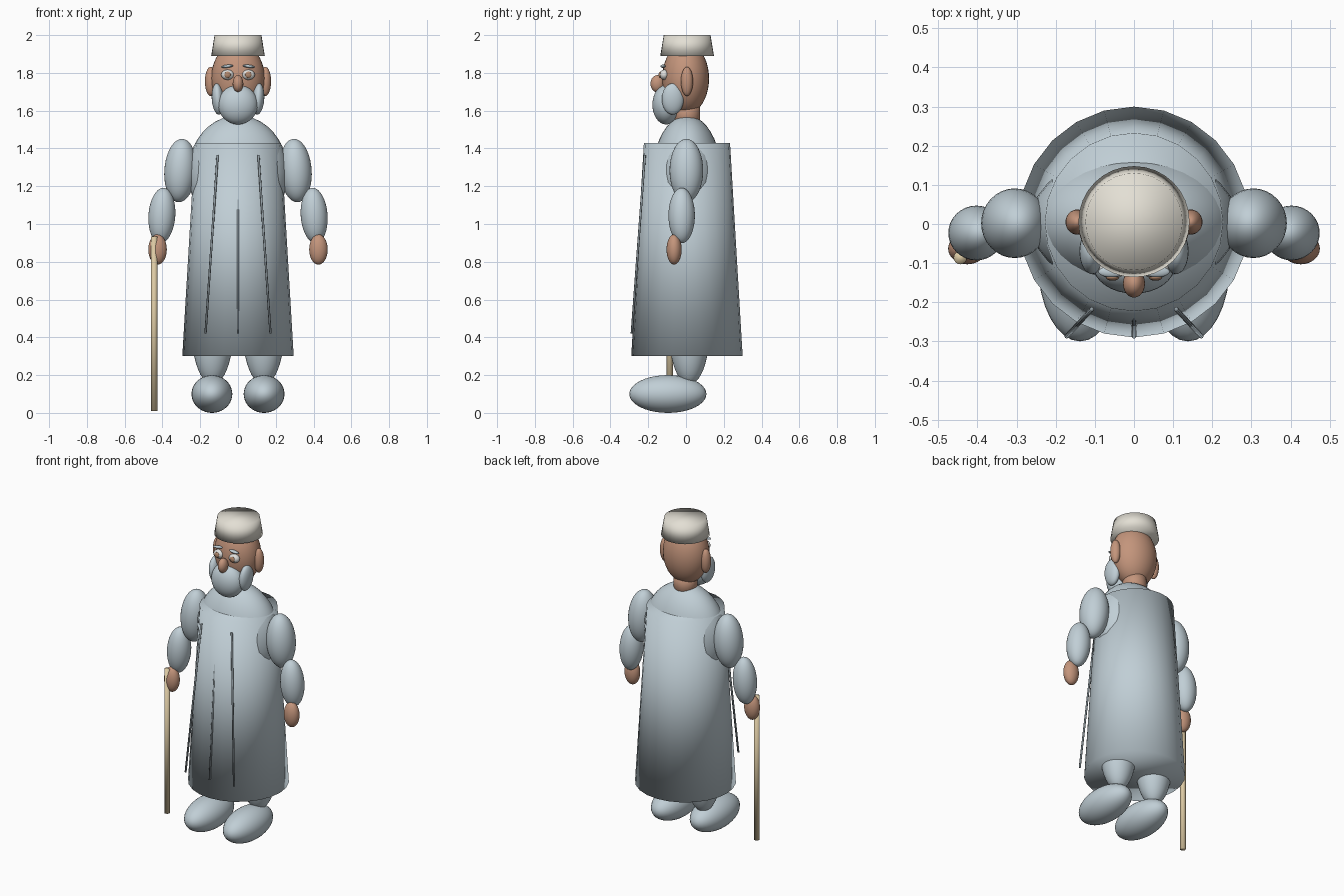
import bpy
from math import radians
from mathutils import Vector

cube = bpy.data.objects.get("Cube")
if cube:
    bpy.data.objects.remove(cube, do_unlink=True)


def material(name, rgb):
    mat = bpy.data.materials.new(name)
    mat.use_nodes = True
    mat.diffuse_color = (*rgb, 1)
    mat.node_tree.nodes["Principled BSDF"].inputs["Base Color"].default_value = (*rgb, 1)
    return mat


CLOTH = material("pale blue grey cloth", (0.53, 0.62, 0.67))
SKIN = material("warm skin", (0.55, 0.30, 0.20))
HAT = material("ivory felt", (0.77, 0.74, 0.66))
WOOD = material("pale wood", (0.72, 0.59, 0.37))
WHITE = material("eye white", (0.75, 0.75, 0.73))
IRIS = material("brown iris", (0.45, 0.25, 0.15))
FOLD = material("grey fold", (0.28, 0.33, 0.36))


def finish(name, mat):
    obj = bpy.context.object
    obj.name = obj.data.name = name
    obj.data.materials.append(mat)
    bpy.ops.object.shade_smooth()
    return obj


def ball(name, mat, centre, radii, tilt=0):
    """Smooth ellipsoid; tilt leans it sideways in degrees."""
    bpy.ops.mesh.primitive_uv_sphere_add(segments=32, ring_count=20, radius=1,
                                         location=centre, rotation=(0, radians(tilt), 0))
    bpy.context.object.scale = radii
    return finish(name, mat)


def pair(name, mat, centre, radii, tilt=0):
    """Mirrored left and right ellipsoids."""
    x, y, z = centre
    for side, s in (("left", 1), ("right", -1)):
        ball(f"{side}_{name}", mat, (s * x, y, z), radii, s * tilt)


def taper(name, mat, bottom, top, r_bottom, r_top, sides=24):
    """Capped, softly shaded cone frustum between two points."""
    a, b = Vector(bottom), Vector(top)
    bpy.ops.mesh.primitive_cone_add(vertices=sides, radius1=r_bottom, radius2=r_top,
                                    depth=(b - a).length, location=(a + b) / 2)
    obj = finish(name, mat)
    obj.rotation_mode = "QUATERNION"
    axis = Vector((0, 0, 1))
    obj.rotation_quaternion = axis.rotation_difference(b - a)
    return obj


# Body and robe
ball("torso", CLOTH, (0, 0.005, 1.27), (0.265, 0.18, 0.305))
taper("robe", CLOTH, (0, 0.005, 0.30), (0, 0.005, 1.43), 0.295, 0.228)
taper("neck", SKIN, (0, 0.005, 1.50), (0, 0.005, 1.66), 0.07, 0.07)

# Robe folds
for name, s in (("left", 1), ("middle", 0), ("right", -1)):
    taper(f"{name}_fold", FOLD, (s * 0.172, -0.287, 0.42), (s * 0.108, -0.218, 1.365),
          0.006, 0.006, 8)

# Legs and shoes
pair("leg", CLOTH, (0.135, 0.017, 0.42), (0.108, 0.106, 0.27))
pair("shoe", CLOTH, (0.138, -0.096, 0.1), (0.108, 0.204, 0.1))

# Arms and hands
pair("upper_arm", CLOTH, (0.305, 0.002, 1.283), (0.085, 0.089, 0.168), -4)
pair("forearm", CLOTH, (0.403, -0.023, 1.045), (0.071, 0.07, 0.147), -4)
pair("hand", SKIN, (0.426, -0.063, 0.865), (0.049, 0.04, 0.08))

# Walking stick
taper("walking_stick", WOOD, (-0.444, -0.086, 0.01), (-0.444, -0.086, 0.935), 0.017, 0.017, 16)

# Head, ears and nose
ball("head", SKIN, (0, -0.002, 1.77), (0.142, 0.124, 0.19))
pair("ear", SKIN, (0.145, 0.005, 1.755), (0.03, 0.032, 0.077))
ball("nose", SKIN, (0, -0.152, 1.743), (0.028, 0.036, 0.045))

# Eyes and brows
pair("eye", WHITE, (0.055, -0.115, 1.79), (0.034, 0.025, 0.027))
pair("iris", IRIS, (0.055, -0.136, 1.79), (0.017, 0.009, 0.017))
pair("brow", CLOTH, (0.058, -0.122, 1.835), (0.033, 0.014, 0.008), 6)

# Beard
ball("beard", CLOTH, (0, -0.105, 1.632), (0.105, 0.073, 0.105))
pair("whisker", CLOTH, (0.107, -0.07, 1.662), (0.032, 0.058, 0.083), 4)

# Hat
taper("hat", HAT, (0, 0.006, 1.89), (0, 0.006, 2.0), 0.142, 0.124, 32)
